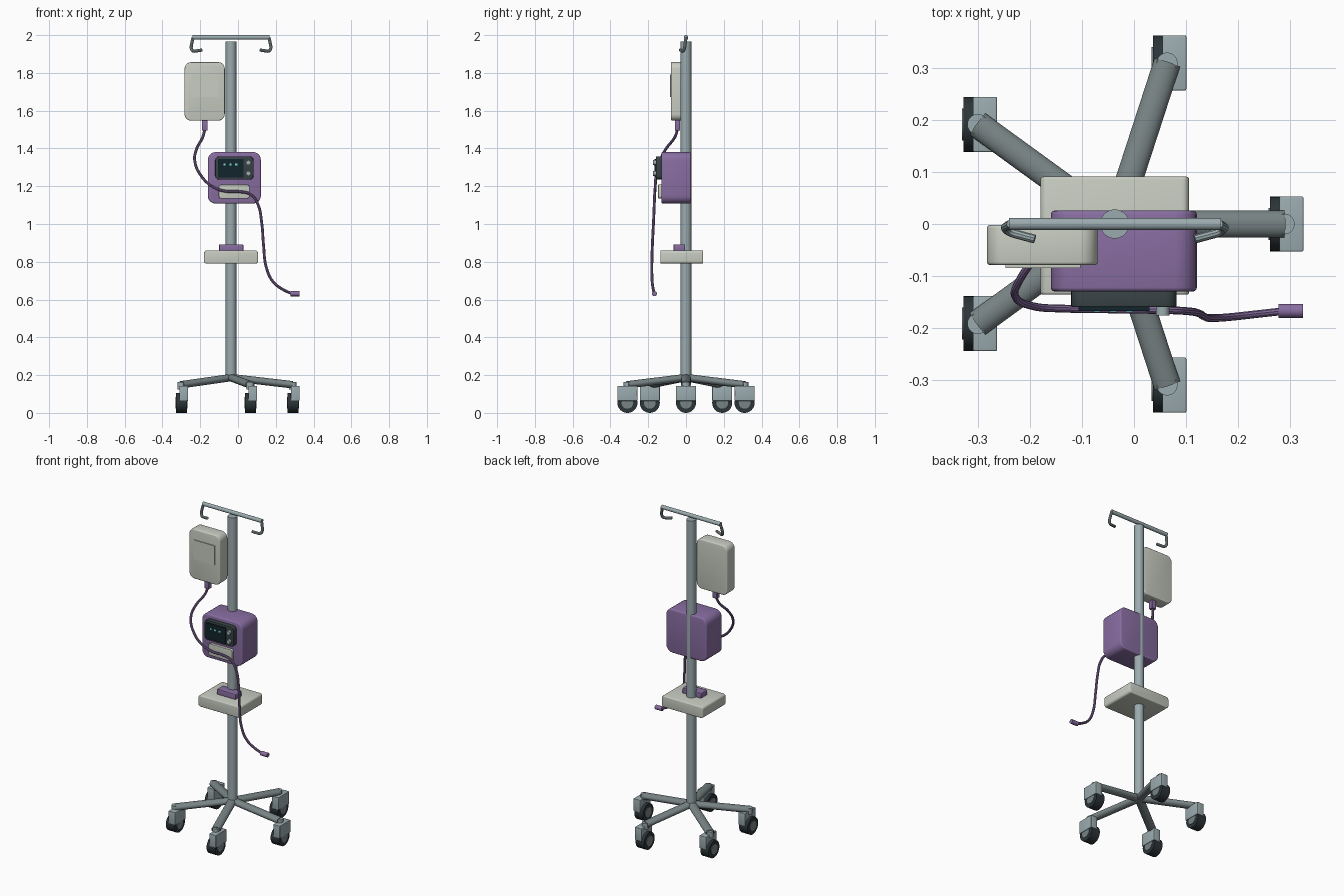
import bpy, bmesh, math
from mathutils import Vector

if "Cube" in bpy.data.objects:
    bpy.data.objects.remove(bpy.data.objects["Cube"])


def material(name, rgb):
    m = bpy.data.materials.new(name)
    m.diffuse_color = (*rgb, 1)
    m.use_nodes = True
    m.node_tree.nodes["Principled BSDF"].inputs["Base Color"].default_value = m.diffuse_color
    return m


METAL = material("light metal", (0.33, 0.41, 0.43))
LEG = material("dark metal", (0.19, 0.23, 0.235))
WHITE = material("off white", (0.58, 0.61, 0.54))
PURPLE = material("purple", (0.25, 0.155, 0.36))
BEZEL = material("charcoal", (0.04, 0.055, 0.06))
TYRE = material("tyre black", (0.025, 0.035, 0.04))
SCREEN = material("screen black", (0.006, 0.018, 0.025))
TEAL = material("teal", (0.2, 0.75, 0.68))

POLE_X = -0.037


def finish(ob, name, mat, smooth=True):
    ob.name = name
    ob.data.materials.clear()
    ob.data.materials.append(mat)
    bpy.ops.object.select_all(action='DESELECT')
    ob.select_set(True)
    bpy.context.view_layer.objects.active = ob
    if smooth:
        bpy.ops.object.shade_smooth_by_angle(angle=math.radians(35))
    return ob


def box(name, mat, x, y, z, corner=0, edge=0):
    """Box from ranges; corner rounds the front outline, edge softens the rims."""
    lo, hi = Vector((x[0], y[0], z[0])), Vector((x[1], y[1], z[1]))
    bm = bmesh.new()
    bmesh.ops.create_cube(bm, size=1)
    for v in bm.verts:
        v.co = Vector([c * (b - a) + (a + b) / 2 for c, a, b in zip(v.co, lo, hi)])
    if corner:
        deep = [e for e in bm.edges
                if abs(e.verts[0].co.y - e.verts[1].co.y) > 1e-5]
        bmesh.ops.bevel(bm, geom=deep, offset=corner, segments=5, profile=0.5, affect='EDGES')
    if edge:
        sharp = [e for e in bm.edges if e.calc_face_angle(0) > math.radians(50)]
        bmesh.ops.bevel(bm, geom=sharp, offset=edge, segments=3, profile=0.5, affect='EDGES')
    me = bpy.data.meshes.new(name)
    bm.to_mesh(me)
    bm.free()
    ob = bpy.data.objects.new(name, me)
    bpy.context.collection.objects.link(ob)
    return finish(ob, name, mat, bool(corner or edge))


def rod(name, mat, a, b, r, flat=1.0, sides=32):
    """Cylinder from a to b; flat squashes its height when it lies level."""
    a, b = Vector(a), Vector(b)
    d = b - a
    bpy.ops.mesh.primitive_cylinder_add(vertices=sides, radius=r, depth=d.length)
    ob = bpy.context.object
    ob.location = (a + b) / 2
    ob.rotation_euler = d.to_track_quat('Z', 'Y').to_euler()
    ob.scale = (1, flat, 1)
    return finish(ob, name, mat)


def tube(name, mat, points, r):
    cu = bpy.data.curves.new(name, 'CURVE')
    cu.dimensions = '3D'
    cu.bevel_depth = r
    cu.bevel_resolution = 3
    cu.resolution_u = 8
    cu.use_fill_caps = True
    sp = cu.splines.new('BEZIER')
    sp.bezier_points.add(len(points) - 1)
    for p, co in zip(sp.bezier_points, points):
        p.co = co
        p.handle_left_type = p.handle_right_type = 'AUTO'
    ob = bpy.data.objects.new(name, cu)
    bpy.context.collection.objects.link(ob)
    bpy.ops.object.select_all(action='DESELECT')
    ob.select_set(True)
    bpy.context.view_layer.objects.active = ob
    bpy.ops.object.convert(target='MESH')
    return finish(bpy.context.object, name, mat)


# Pole, cross bar and bag hooks
rod("pole", METAL, (POLE_X, 0, 0.17), (POLE_X, 0, 1.966), 0.028)
rod("cross_bar", METAL, (POLE_X - 0.204, 0, 1.988), (POLE_X + 0.204, 0, 1.988), 0.012, sides=20)
for side in (-1, 1):
    tube("bag_hook", METAL, [(POLE_X + side * dx, y, z) for dx, y, z in (
        (0.200, 0.0, 1.988), (0.207, -0.004, 1.960), (0.209, -0.010, 1.925),
        (0.200, -0.016, 1.916), (0.180, -0.022, 1.917), (0.154, -0.029, 1.921))], 0.0085)

# Five legs with casters
for i in range(5):
    a = math.radians(72 * i)
    c, s = math.cos(a), math.sin(a)
    cx, cy = POLE_X + 0.326 * c, 0.326 * s
    rod("leg", LEG, (POLE_X, 0, 0.187), (cx, cy, 0.149), 0.026, flat=0.75)
    rod("caster_stem", METAL, (cx, cy, 0.125), (cx, cy, 0.163), 0.02, sides=24)
    box("caster_housing", METAL, (cx - 0.009, cx + 0.037), (cy - 0.053, cy + 0.053),
        (0.064, 0.143), edge=0.003)
    rod("caster_wheel", TYRE, (cx - 0.027, cy, 0.053), (cx + 0.031, cy, 0.053), 0.053)
    rod("wheel_hub", LEG, (cx - 0.030, cy, 0.053), (cx + 0.034, cy, 0.053), 0.031, sides=24)

# Upper reservoir box with raised door and outlet
box("reservoir", WHITE, (-0.283, -0.07), (-0.079, -0.002), (1.547, 1.857), 0.035, 0.006)
box("reservoir_door", WHITE, (-0.247, -0.103), (-0.0845, -0.077), (1.672, 1.792))
box("reservoir_outlet", PURPLE, (-0.191, -0.161), (-0.059, -0.031), (1.495, 1.55), edge=0.002)

# Pump body
box("pump_body", PURPLE, (-0.16, 0.121), (-0.13, 0.026), (1.108, 1.381), 0.042, 0.008)
box("display_bezel", BEZEL, (-0.121, 0.082), (-0.160, -0.128), (1.235, 1.358), 0.022, 0.003)
box("display_screen", SCREEN, (-0.107, 0.030), (-0.167, -0.159), (1.247, 1.345))
for x in (-0.071, -0.040, -0.009):
    box("display_mark", TEAL, (x - 0.006, x + 0.006), (-0.169, -0.166), (1.309, 1.319))
for z in (1.325, 1.268):
    rod("button", METAL, (0.055, -0.158, z), (0.055, -0.176, z), 0.013, sides=20)
box("cassette_door", WHITE, (-0.102, 0.061), (-0.147, -0.128), (1.135, 1.208), 0.014, 0.002)

# Tray and clamp
box("tray", WHITE, (-0.18, 0.106), (-0.136, 0.091), (0.79, 0.86), 0.014, 0.005)
box("tray_clamp", PURPLE, (-0.1, 0.028), (-0.066, -0.005), (0.855, 0.892), edge=0.004)

# Feeding line and its end connector
tube("feeding_line", PURPLE, [
    (-0.176, -0.045, 1.50), (-0.186, -0.058, 1.462), (-0.220, -0.108, 1.395),
    (-0.229, -0.138, 1.335), (-0.195, -0.158, 1.255), (-0.130, -0.163, 1.195),
    (-0.070, -0.164, 1.174), (0.010, -0.165, 1.171), (0.070, -0.166, 1.155),
    (0.105, -0.168, 1.105), (0.125, -0.172, 1.010), (0.135, -0.178, 0.890),
    (0.150, -0.181, 0.770), (0.185, -0.179, 0.695), (0.240, -0.173, 0.652),
    (0.285, -0.168, 0.632)], 0.0075)
rod("line_connector", PURPLE, (0.278, -0.167, 0.631), (0.325, -0.167, 0.631), 0.0135, sides=20)
